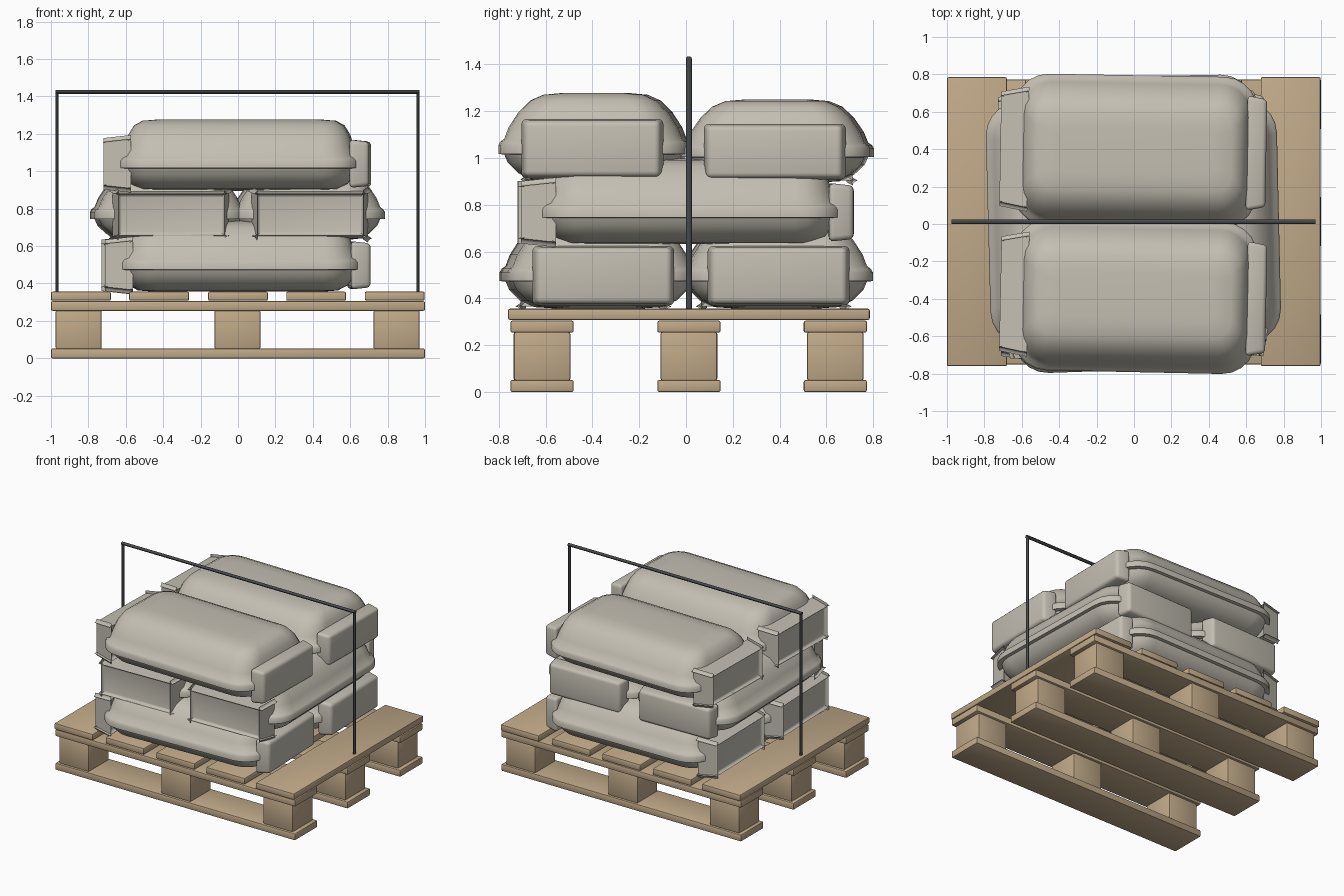
import bpy, bmesh
from math import pi, cos, sin, radians
from mathutils import Matrix, Vector

if "Cube" in bpy.data.objects:
    bpy.data.objects.remove(bpy.data.objects["Cube"])


def material(name, rgb):
    m = bpy.data.materials.new(name)
    m.diffuse_color = (*rgb, 1)
    m.use_nodes = True
    m.node_tree.nodes["Principled BSDF"].inputs["Base Color"].default_value = m.diffuse_color
    return m


wood = material("wood", (0.53, 0.40, 0.25))
cloth = material("sack_cloth", (0.55, 0.52, 0.45))
metal = material("dark_strap", (0.06, 0.065, 0.07))


def finish(bm, name, mat, matrix=Matrix(), angle=40):
    bmesh.ops.recalc_face_normals(bm, faces=bm.faces[:])
    me = bpy.data.meshes.new(name)
    bm.to_mesh(me)
    bm.free()
    ob = bpy.data.objects.new(name, me)
    bpy.context.collection.objects.link(ob)
    ob.matrix_world = matrix
    me.materials.append(mat)
    bpy.ops.object.select_all(action='DESELECT')
    ob.select_set(True)
    bpy.context.view_layer.objects.active = ob
    bpy.ops.object.shade_smooth_by_angle(angle=radians(angle))
    return ob


def box(name, x, y, z, bevel=0.008):
    """Bevelled box from (min, max) pairs."""
    bm = bmesh.new()
    bmesh.ops.create_cube(bm, size=1)
    for v in bm.verts:
        for i, (a, b) in enumerate((x, y, z)):
            v.co[i] = (a + b) / 2 + v.co[i] * (b - a)
    bmesh.ops.bevel(bm, geom=bm.edges[:], offset=bevel, segments=2, profile=0.5, affect='EDGES')
    return finish(bm, name, wood, angle=30)


def rod(name, a, b, rx, ry):
    """Thin round bar between two points."""
    a, b = Vector(a), Vector(b)
    bm = bmesh.new()
    bmesh.ops.create_cone(bm, cap_ends=True, segments=10, radius1=1, radius2=1, depth=(b - a).length)
    for v in bm.verts:
        v.co.x *= rx
        v.co.y *= ry
    rot = Matrix.Rotation(pi / 2, 4, 'Y') if abs(b.x - a.x) > 0.1 else Matrix()
    return finish(bm, name, metal, Matrix.Translation((a + b) / 2) @ rot)


# pallet: runners, blocks, stringers, deck boards
for i, y in enumerate((-0.615, 0.0125, 0.638)):
    box(f"bottom_runner_{i}", (-1, 1), (y - 0.135, y + 0.135), (0, 0.052))
    box(f"stringer_{i}", (-1, 1), (y - 0.135, y + 0.135), (0.254, 0.305))
    for j, x in enumerate((-0.852, -0.003, 0.848)):
        box(f"block_{i}_{j}", (x - 0.123, x + 0.123), (y - 0.121, y + 0.121), (0.05, 0.256))
for i, x in enumerate((-0.84, -0.422, 0, 0.418, 0.838)):
    trim = 0 if i in (0, 4) else 0.012
    box(f"deck_board_{i}", (x - 0.16, x + 0.16), (-0.76 + trim, 0.785 - trim), (0.308, 0.356))

# sack: stacked rounded-rectangle rings (half x, half y, height)
RINGS = [(0.46, 0.17, 0.0), (0.53, 0.26, 0.006), (0.585, 0.32, 0.035), (0.61, 0.365, 0.08),
         (0.62, 0.38, 0.115), (0.648, 0.405, 0.117), (0.648, 0.405, 0.155), (0.64, 0.396, 0.17),
         (0.622, 0.38, 0.182), (0.61, 0.362, 0.23), (0.59, 0.32, 0.295), (0.56, 0.27, 0.345),
         (0.515, 0.215, 0.37), (0.42, 0.13, 0.378)]


def sack(name, matrix):
    bm = bmesh.new()
    loops = []
    for hx, hy, z in RINGS:
        r = hy * 0.44
        loop = []
        for k, (sx, sy) in enumerate(((1, 1), (-1, 1), (-1, -1), (1, -1))):
            for s in range(6):
                t = (k + s / 5) * pi / 2
                loop.append(bm.verts.new((sx * (hx - r) + r * cos(t), sy * (hy - r) + r * sin(t), z)))
        loops.append(loop)
    n = len(loops[0])
    for a, b in zip(loops, loops[1:]):
        for i in range(n):
            bm.faces.new((a[i], a[(i + 1) % n], b[(i + 1) % n], b[i]))
    bm.faces.new(loops[0][::-1])
    bm.faces.new(loops[-1])
    finish(bm, name, cloth, matrix)
    # folded end flaps, slightly narrower on the outside
    for side in (-1, 1):
        bm = bmesh.new()
        bmesh.ops.create_cube(bm, size=1)
        for v in bm.verts:
            outer = v.co.x > 0
            v.co = (side * (0.70 if outer else 0.595),
                    v.co.y * (0.575 if outer else 0.615),
                    0.14 + v.co.z * (0.235 if outer else 0.258))
        bmesh.ops.bevel(bm, geom=bm.edges[:], offset=0.022, segments=3, profile=0.5, affect='EDGES')
        finish(bm, f"{name}_flap_{'right' if side > 0 else 'left'}", cloth, matrix)


# three layers of two sacks, the middle layer turned crosswise
LAYERS = [("lower_front", 0, -0.375, 0.357, 2, 1), ("lower_back", 0, 0.385, 0.357, 1, 1),
          ("middle_left", -0.375, 0.01, 0.632, 91.5, 0.97), ("middle_right", 0.37, 0.01, 0.632, 91.3, 0.97),
          ("top_front", 0.007, -0.387, 0.9, -1.2, 1), ("top_back", 0.007, 0.39, 0.895, -1, 0.94)]
for name, x, y, z, yaw, sz in LAYERS:
    sack(f"sack_{name}", Matrix.Translation((x, y, z)) @ Matrix.Rotation(radians(yaw), 4, 'Z')
         @ Matrix.Diagonal((1, 1, sz, 1)))

# binding frame over the stack
for side, x in (("left", -0.967), ("right", 0.963)):
    rod(f"strap_post_{side}", (x, 0.012, 0.35), (x, 0.012, 1.425), 0.008, 0.013)
rod("strap_top_bar", (-0.975, 0.012, 1.424), (0.971, 0.012, 1.424), 0.011, 0.013)
